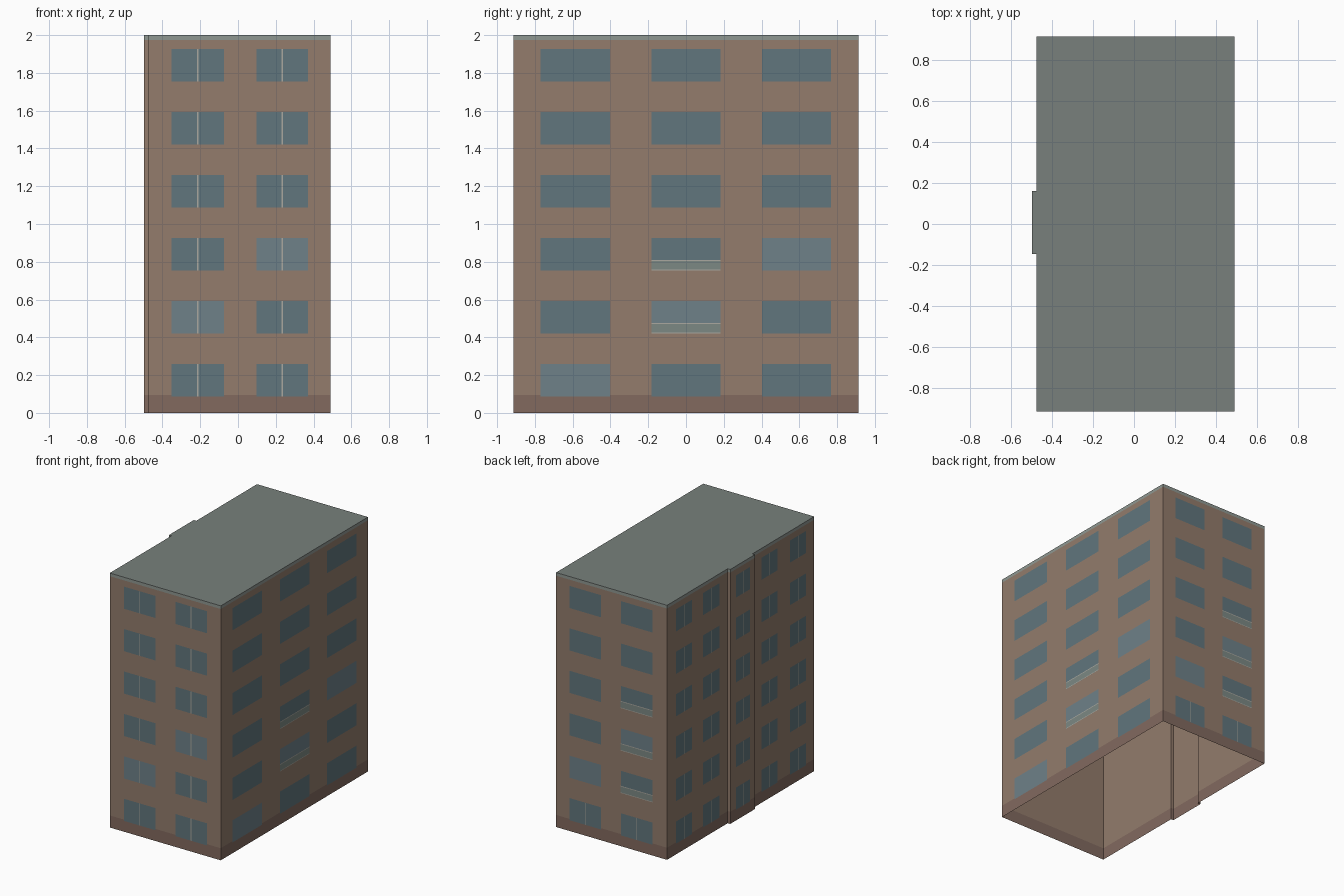
import bpy, bmesh

if "Cube" in bpy.data.objects:
    bpy.data.objects.remove(bpy.data.objects["Cube"])

XL, XR, Y, XBAY = -0.475, 0.49, 0.914, -0.497
BAY = (-0.145, 0.16)


def material(name, hexcol):
    m = bpy.data.materials.new(name)
    c = [int(hexcol[i:i + 2], 16) / 255 for i in (0, 2, 4)]
    m.diffuse_color = [((v + 0.055) / 1.055) ** 2.4 for v in c] + [1]
    m.use_nodes = True
    m.node_tree.nodes["Principled BSDF"].inputs["Base Color"].default_value = m.diffuse_color
    return m


WALL = material("wall_brown", "937C6C")
PLINTH = material("plinth_brown", "826A5F")
ROOF = material("roof_grey", "78807C")
TRIM = material("trim_grey", "8F9791")
GLASS = material("glass", "61767D")
PALE = material("pale_glass", "6E8189")
PANEL = material("panel_grey", "7C8984")
FRAME = material("frame_light", "ABA9A0")


def add_object(name, bm, mats):
    me = bpy.data.meshes.new(name)
    bm.to_mesh(me)
    bm.free()
    for m in mats:
        me.materials.append(m)
    ob = bpy.data.objects.new(name, me)
    bpy.context.collection.objects.link(ob)
    return ob


# Shell: footprint with a shallow bay on the left, open underneath
outline = [(XL, -Y), (XR, -Y), (XR, Y), (XL, Y),
           (XL, BAY[1]), (XBAY, BAY[1]), (XBAY, BAY[0]), (XL, BAY[0])]


def shell(name, z0, z1, mat, cap=False):
    bm = bmesh.new()
    lo = [bm.verts.new((x, y, z0)) for x, y in outline]
    hi = [bm.verts.new((x, y, z1)) for x, y in outline]
    n = len(outline)
    for i in range(n):
        j = (i + 1) % n
        bm.faces.new((lo[i], lo[j], hi[j], hi[i]))
    if cap:
        bm.faces.new(hi)
    return add_object(name, bm, [mat])


shell("plinth", 0, 0.095, PLINTH)
shell("walls", 0.095, 1.975, WALL)
parapet = shell("roof_and_edge_trim", 1.975, 2, TRIM, cap=True)
parapet.data.materials.append(ROOF)
parapet.data.polygons[-1].material_index = 1

# Each side maps (along, out, up) to space
SIDES = {
    "front": lambda u, o, z: (u, -Y - o, z),
    "back": lambda u, o, z: (u, Y + o, z),
    "right": lambda u, o, z: (XR + o, u, z),
    "left": lambda u, o, z: (XL - o, u, z),
    "bay": lambda u, o, z: (XBAY - o, u, z),
}


class Panels:
    """Collects flat rectangles lying just off one side."""

    def __init__(self, side):
        self.side, self.bm, self.mats = side, bmesh.new(), []

    def rect(self, u0, u1, z0, z1, out, mat):
        if mat not in self.mats:
            self.mats.append(mat)
        f = SIDES[self.side]
        pts = [f(u0, out, z0), f(u1, out, z0), f(u1, out, z1), f(u0, out, z1)]
        if self.side in ("back", "left", "bay"):
            pts.reverse()
        face = self.bm.faces.new([self.bm.verts.new(p) for p in pts])
        face.material_index = self.mats.index(mat)


def windows(side, columns, pale=(), balconies=(), mullions=lambda r: True):
    p = Panels(side)
    for c, (u0, u1) in enumerate(columns):
        for r in range(6):
            z0 = 0.086 + r * 0.3335
            z1 = z0 + 0.174
            p.rect(u0, u1, z0, z1, 0.002, PALE if (r, c) in pale else GLASS)
            if (r, c) in balconies:
                # flush balcony panel with bottom and top rails
                p.rect(u0, u1, z0, z0 + 0.055, 0.003, PANEL)
                p.rect(u0, u1, z0, z0 + 0.005, 0.0035, FRAME)
                p.rect(u0, u1, z0 + 0.051, z0 + 0.057, 0.0035, FRAME)
            elif mullions(r):
                m = (u0 + u1) / 2
                p.rect(m - 0.003, m + 0.003, z0, z1, 0.003, FRAME)
    add_object(side + "_windows", p.bm, p.mats)


ends = [(-0.352, -0.074), (0.097, 0.371)]
windows("front", ends, pale={(1, 0), (2, 1)})
windows("back", ends, pale={(1, 1), (2, 0)},
        balconies={(1, 0), (2, 0), (3, 0)}, mullions=lambda r: r == 0)
windows("right", [(-0.77, -0.402), (-0.183, 0.183), (0.402, 0.768)],
        pale={(0, 0), (1, 1), (2, 2)}, balconies={(1, 1), (2, 1)},
        mullions=lambda r: False)
windows("left", [(c - 0.1, c + 0.1) for c in (-0.71, -0.357, 0.367, 0.705)])
windows("bay", [(-0.083, 0.093)])
